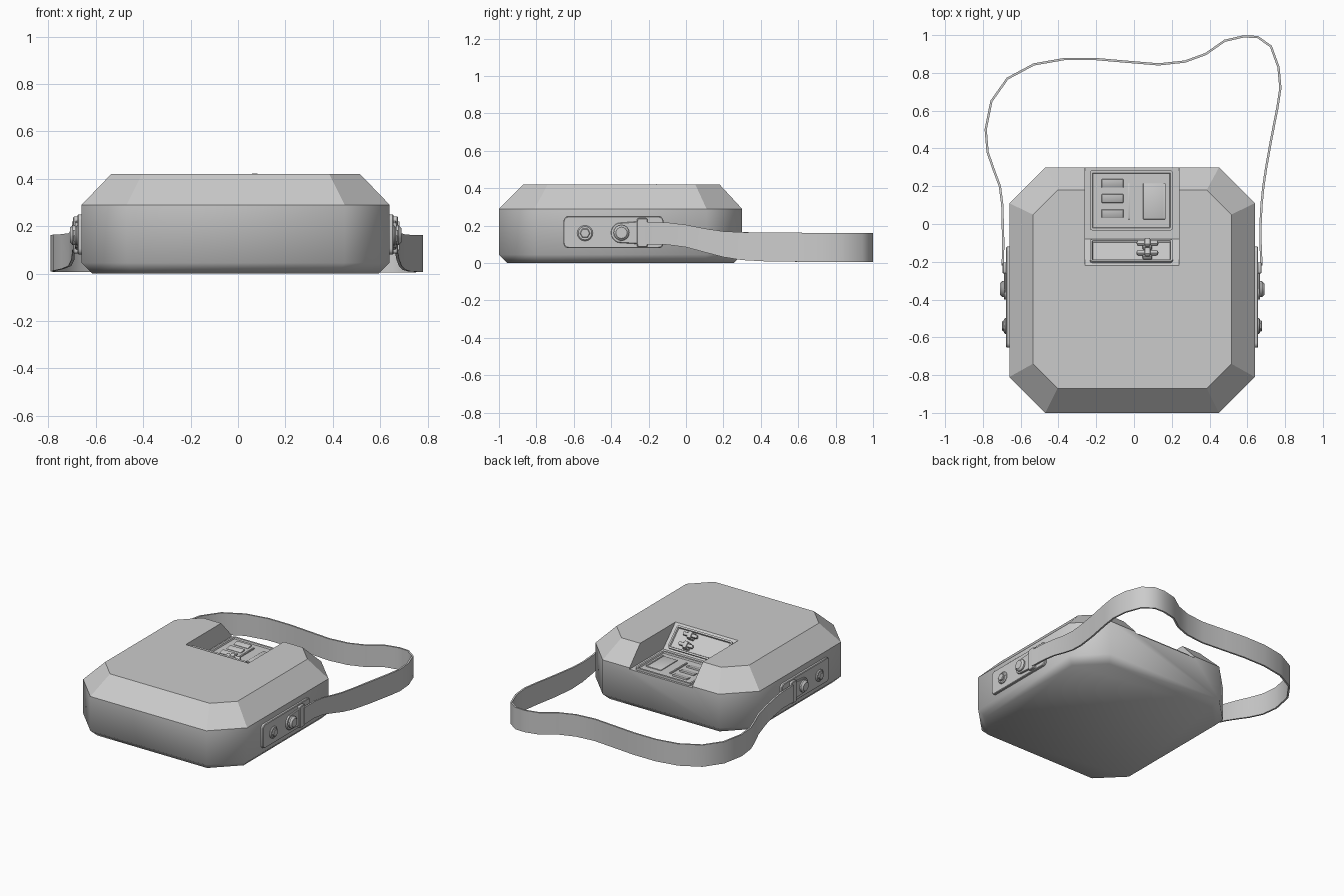
import bpy, bmesh, math
from mathutils import Matrix, Vector

if "Cube" in bpy.data.objects:
    bpy.data.objects.remove(bpy.data.objects["Cube"])

CX = -0.01  # symmetry plane of the case


def finish(name, bm, smooth=None):
    bmesh.ops.recalc_face_normals(bm, faces=bm.faces)
    me = bpy.data.meshes.new(name)
    bm.to_mesh(me)
    bm.free()
    ob = bpy.data.objects.new(name, me)
    bpy.context.collection.objects.link(ob)
    if smooth:
        bpy.ops.object.select_all(action='DESELECT')
        ob.select_set(True)
        bpy.context.view_layer.objects.active = ob
        bpy.ops.object.shade_smooth_by_angle(angle=math.radians(smooth))
    return ob


def loft(bm, rings, closed=False):
    """Skin a list of equal-length point rings, capping or closing the ends."""
    vr = [[bm.verts.new(p) for p in r] for r in rings]
    n = len(vr[0])
    for a, b in zip(vr, vr[1:]):
        for i in range(n):
            bm.faces.new((a[i], a[(i + 1) % n], b[(i + 1) % n], b[i]))
    bm.faces.new(vr[0][::-1])
    bm.faces.new(vr[-1])


def octagon(hx, y0, y1, c, z):
    return [(CX + x, y, z) for x, y in (
        (-hx + c, y0), (hx - c, y0), (hx, y0 + c), (hx, y1 - c),
        (hx - c, y1), (-hx + c, y1), (-hx, y1 - c), (-hx, y0 + c))]


def box(name, M, loc, size, bevel=0.0, tray=None):
    """Box in the frame M; tray=(rim, depth) sinks its top face."""
    bm = bmesh.new()
    bmesh.ops.create_cube(bm, size=1, matrix=Matrix.Translation(loc) @ Matrix.Diagonal((*size, 1)))
    if tray:
        top = max(bm.faces, key=lambda f: f.calc_center_median().z)
        corner = [e for e in bm.edges if abs(e.verts[0].co.z - e.verts[1].co.z) > 1e-5]
        bmesh.ops.bevel(bm, geom=corner, offset=0.015, segments=2, affect='EDGES', profile=0.5)
        top = max(bm.faces, key=lambda f: f.calc_center_median().z)
        bmesh.ops.inset_region(bm, faces=[top], thickness=tray[0])
        bmesh.ops.inset_region(bm, faces=[top], thickness=0.004, depth=-tray[1])
    elif bevel:
        bmesh.ops.bevel(bm, geom=bm.edges[:], offset=bevel, segments=2, affect='EDGES', profile=0.5)
    bm.transform(M)
    return finish(name, bm, 35)


def side_prism(name, pts, s, d0, d1, edge=0.004):
    """Extrude a (y, z) outline outward from the case side s, with a chamfered lip."""
    cy = sum(p[0] for p in pts) / len(pts)
    cz = sum(p[1] for p in pts) / len(pts)
    hy = max(abs(p[0] - cy) for p in pts)
    hz = max(abs(p[1] - cz) for p in pts)
    rings = []
    for d, e in ((d0, 0), (d1 - edge, 0), (d1, edge)):
        rings.append([(CX + s * d, cy + (y - cy) * (1 - e / hy), cz + (z - cz) * (1 - e / hz)) for y, z in pts])
    bm = bmesh.new()
    loft(bm, rings)
    return finish(name, bm, 35)


def circle(cy, cz, r, n=16, a0=0, a1=360):
    k = n if a1 - a0 == 360 else n - 1
    return [(cy + r * math.cos(math.radians(a0 + (a1 - a0) * i / k)),
             cz + r * math.sin(math.radians(a0 + (a1 - a0) * i / k))) for i in range(n)]


def rounded_rect(y0, y1, z0, z1, r):
    return (circle(y1 - r, z1 - r, r, 4, 0, 90) + circle(y0 + r, z1 - r, r, 4, 90, 180)
            + circle(y0 + r, z0 + r, r, 4, 180, 270) + circle(y1 - r, z0 + r, r, 4, 270, 360))


# Case: chamfered octagonal block
bm = bmesh.new()
loft(bm, [octagon(0.605, -0.955, 0.255, 0.17, 0), octagon(0.65, -1, 0.30, 0.19, 0.045),
          octagon(0.65, -1, 0.30, 0.19, 0.29), octagon(0.525, -0.87, 0.18, 0.13, 0.42)])
case = finish("case", bm)

# Notch for the control bay, open to the back
bm = bmesh.new()
profile = [(-0.08, 0.28), (-0.32, 0.52), (0.4, 0.52), (0.4, 0.28)]
loft(bm, [[(x, y, z) for y, z in profile] for x in (-0.26, 0.237)])
cutter = finish("notch_cutter", bm)
cutter.hide_render = True
mod = case.modifiers.new("notch", 'BOOLEAN')
mod.object, mod.operation, mod.solver = cutter, 'DIFFERENCE', 'EXACT'
bpy.context.view_layer.objects.active = case
bpy.ops.object.modifier_apply(modifier=mod.name)
bpy.data.objects.remove(cutter)

# Smooth lower walls, crisp upper facets
bm = bmesh.new()
bm.from_mesh(case.data)
for f in bm.faces:
    f.smooth = True
for e in bm.edges:
    e.smooth = not all(v.co.z > 0.27 for v in e.verts)
bm.to_mesh(case.data)
bm.free()

# Floor tray with slats and switch pieces
F = Matrix.Translation((-0.014, 0.125, 0.28))
box("floor_tray", F, (0, 0, 0.005), (0.44, 0.32, 0.022), tray=(0.014, 0.010))
for i in range(3):
    T = F @ Matrix.Translation((-0.1, -0.07 + i * 0.08, 0.008)) @ Matrix.Rotation(math.radians(12), 4, 'X')
    box("vent_slat", T, (0, 0, 0), (0.115, 0.045, 0.012), 0.003)
box("divider_rib", F, (-0.012, -0.005, 0.008), (0.012, 0.19, 0.014), 0.003)
box("hatch", F, (0.12, -0.005, 0.006), (0.115, 0.19, 0.012), 0.003)
box("hatch_rib", F, (0.176, -0.005, 0.009), (0.012, 0.19, 0.014), 0.003)

# Sloping wall tray with two connectors
W = Matrix.Translation((-0.014, -0.148, 0.348)) @ Matrix.Rotation(math.radians(-45), 4, 'X')
box("wall_tray", W, (0, 0, 0.003), (0.44, 0.165, 0.022), tray=(0.012, 0.010))
for y in (-0.036, 0.036):
    box("connector_base", W, (0.085, y, 0.012), (0.05, 0.05, 0.03), 0.008)
    box("connector_bar", W, (0.085, y, 0.030), (0.115, 0.026, 0.024), 0.010)
    box("connector_cap", W, (0.085, y, 0.036), (0.032, 0.05, 0.026), 0.008)

# Side plates, fasteners and strap tabs, mirrored
for s, side in ((1, "right"), (-1, "left")):
    side_prism(side + "_plate", rounded_rect(-0.655, -0.12, 0.08, 0.25, 0.025), s, 0.63, 0.667)
    side_prism(side + "_screw_collar", circle(-0.54, 0.16, 0.042), s, 0.66, 0.677, 0.006)
    side_prism(side + "_screw_head", circle(-0.54, 0.16, 0.028, 6), s, 0.67, 0.688)
    tab = circle(-0.345, 0.162, 0.056, 9, 110, 250) + [(-0.23, 0.10), (-0.23, 0.225)]
    side_prism(side + "_strap_tab", tab, s, 0.662, 0.678)
    side_prism(side + "_button", circle(-0.345, 0.162, 0.042), s, 0.67, 0.700, 0.012)
    side_prism(side + "_clip", rounded_rect(-0.262, -0.205, 0.085, 0.24, 0.01), s, 0.662, 0.686)

# Carry strap: flat band swept along its top-view path
path = [(0.675, -0.22), (0.67, -0.1), (0.67, 0.0), (0.675, 0.1), (0.685, 0.2), (0.70, 0.3), (0.725, 0.44),
        (0.76, 0.62), (0.775, 0.72), (0.765, 0.83), (0.725, 0.94), (0.655, 0.99), (0.58, 0.993),
        (0.48, 0.97), (0.38, 0.90), (0.27, 0.86), (0.13, 0.845), (-0.05, 0.86), (-0.2, 0.873),
        (-0.37, 0.873), (-0.53, 0.845), (-0.67, 0.77), (-0.755, 0.65), (-0.785, 0.5), (-0.775, 0.38),
        (-0.74, 0.28), (-0.71, 0.2), (-0.697, 0.1), (-0.695, 0.0), (-0.692, -0.1), (-0.695, -0.22)]
levels = [(-0.25, 0.10, 0.22), (-0.1, 0.098, 0.217), (0, 0.085, 0.205), (0.1, 0.058, 0.185),
          (0.2, 0.032, 0.170), (0.3, 0.016, 0.165), (0.45, 0.008, 0.163), (1.1, 0.004, 0.160)]


def band(y):
    for a, b in zip(levels, levels[1:]):
        if y <= b[0]:
            t = (y - a[0]) / (b[0] - a[0])
            return a[1] + t * (b[1] - a[1]), a[2] + t * (b[2] - a[2])


rings = []
for i, p in enumerate(path):
    d = Vector(path[min(i + 1, len(path) - 1)]) - Vector(path[max(i - 1, 0)])
    n = Vector((-d.y, d.x)).normalized() * 0.006
    z0, z1 = band(p[1])
    rings.append([(p[0] + k * n.x, p[1] + k * n.y, z) for k, z in ((1, z0), (1, z1), (-1, z1), (-1, z0))])
bm = bmesh.new()
loft(bm, rings)
finish("carry_strap", bm, 50)
